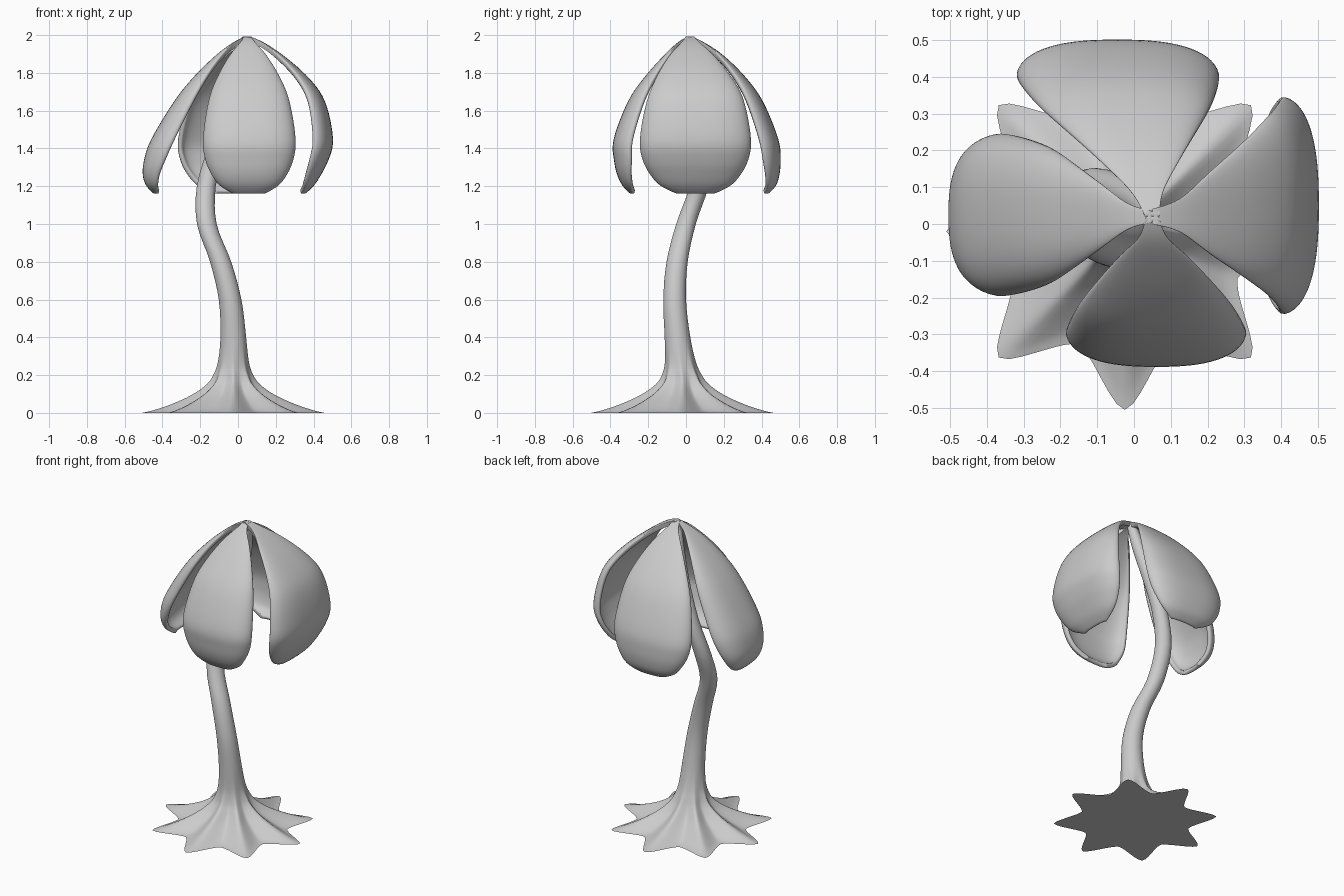
import bpy
import math
from mathutils import Vector

if "Cube" in bpy.data.objects:
    bpy.data.objects.remove(bpy.data.objects["Cube"])


def spline(keys, steps):
    """Catmull-Rom interpolation through tuples of any size."""
    out = []
    n = len(keys)
    for i in range(n - 1):
        p = [Vector(keys[max(0, min(n - 1, i + k))]) for k in (-1, 0, 1, 2)]
        for s in range(steps):
            t = s / steps
            out.append(0.5 * (2 * p[1] + (p[2] - p[0]) * t
                              + (2 * p[0] - 5 * p[1] + 4 * p[2] - p[3]) * t * t
                              + (3 * p[1] - p[0] - 3 * p[2] + p[3]) * t ** 3))
    out.append(Vector(keys[-1]))
    return out


def make_object(name, verts, faces):
    mesh = bpy.data.meshes.new(name)
    mesh.from_pydata(verts, [], faces)
    mesh.update()
    ob = bpy.data.objects.new(name, mesh)
    bpy.context.collection.objects.link(ob)
    bpy.context.view_layer.objects.active = ob
    ob.select_set(True)
    bpy.ops.object.shade_smooth_by_angle(angle=math.radians(60))
    ob.select_set(False)
    return ob


# Stem with star-shaped root flare: centre path and radii (z, ridge, valley)
path = [(-.025, -.02, 0), (-.025, -.02, .1), (-.025, -.022, .2), (-.025, -.045, .4),
        (-.042, -.06, .6), (-.092, -.047, .8), (-.165, .0, 1.0), (-.168, .07, 1.2),
        (-.115, .105, 1.4), (-.05, .095, 1.6), (.01, .065, 1.8), (.045, .03, 1.98)]
radii = [(0, .485, .33), (.012, .43, .285), (.045, .33, .225), (.095, .22, .155),
         (.15, .142, .112), (.2, .106, .092), (.27, .082, .078), (.4, .068, .068),
         (.6, .06, .06), (.8, .056, .056), (1.0, .052, .052), (1.2, .05, .05),
         (1.5, .045, .045), (1.8, .04, .04), (1.98, .028, .028)]
centres = spline(path, 16)


def centre_at(z):
    for a, b in zip(centres, centres[1:]):
        if a.z <= z <= b.z:
            return a.lerp(b, (z - a.z) / max(1e-6, b.z - a.z))
    return centres[-1]


SEG = 128
verts, faces = [], []
rings = spline(radii, 4)
for z, ridge, valley in rings:
    c = centre_at(z)
    for j in range(SEG):
        a = j / SEG
        u = abs(2 * ((a * 8) % 1) - 1)          # 1 on a ridge, 0 in a valley
        u = 1.12 - math.sqrt((1 - u) ** 2 + .0144)
        r = valley + (ridge - valley) * u ** 2
        ang = 2 * math.pi * (a + 1 / 16 - 1 / 16)
        verts.append((c.x + r * math.cos(ang), c.y + r * math.sin(ang), z))
for i in range(len(rings) - 1):
    for j in range(SEG):
        k = (j + 1) % SEG
        faces.append((i * SEG + j, i * SEG + k, (i + 1) * SEG + k, (i + 1) * SEG + j))
faces.append(tuple(reversed(range(SEG))))
faces.append(tuple((len(rings) - 1) * SEG + j for j in range(SEG)))
make_object("stem_and_roots", verts, faces)

# Drooping cupped petals hung from the stem tip, C-shaped in section
heights = [1.998, 1.965, 1.9, 1.79, 1.656, 1.45, 1.34, 1.26, 1.2, 1.155]
widths = [.07, .15, .38, .65, .87, 1.0, .95, .81, .62, .30]
COLS = 16


def petal(name, out, reach, half, drift, cup):
    o = Vector((out[0], out[1], 0))
    side = Vector((0, 0, 1)).cross(o)
    rows = spline(list(zip(reach, heights, widths)), 3)
    top = max(reach)
    verts, faces = [], []
    for r, z, w in rows:
        for j in range(COLS + 1):
            a = math.radians(86) * (2 * j / COLS - 1)
            across = math.copysign(abs(math.sin(a)) ** .8, a)
            depth = 1 - math.cos(a) ** .8
            p = Vector((.05, .02, z)) + o * (r - cup * w ** 1.5 * depth)
            p += side * (drift * r / top + half * w * across)
            verts.append(p)
    n = COLS + 1
    for i in range(len(rows) - 1):
        for j in range(COLS):
            faces.append((i * n + j, (i + 1) * n + j, (i + 1) * n + j + 1, i * n + j + 1))
    ob = make_object(name, verts, faces)
    sol = ob.modifiers.new("thickness", 'SOLIDIFY')
    sol.thickness = .028
    sol.offset = -1
    sub = ob.modifiers.new("smooth", 'SUBSURF')
    sub.levels = sub.render_levels = 1


petal("front_petal", (0, -1), [0, .06, .13, .23, .325, .405, .402, .385, .355, .31], .25, .01, .115)
petal("right_petal", (1, 0), [0, .08, .18, .31, .41, .455, .43, .39, .35, .30], .30, .0, .12)
petal("back_petal", (0, 1), [0, .07, .17, .285, .385, .47, .482, .475, .455, .41], .28, .095, .115)
petal("left_petal", (-1, 0), [0, .07, .16, .275, .385, .51, .548, .555, .535, .49], .225, -.005, .14)
for name, shift in (("right_petal", .03),):
    for v in bpy.data.objects[name].data.vertices:
        v.co.y += shift * min(1, (2 - v.co.z) / .3)
